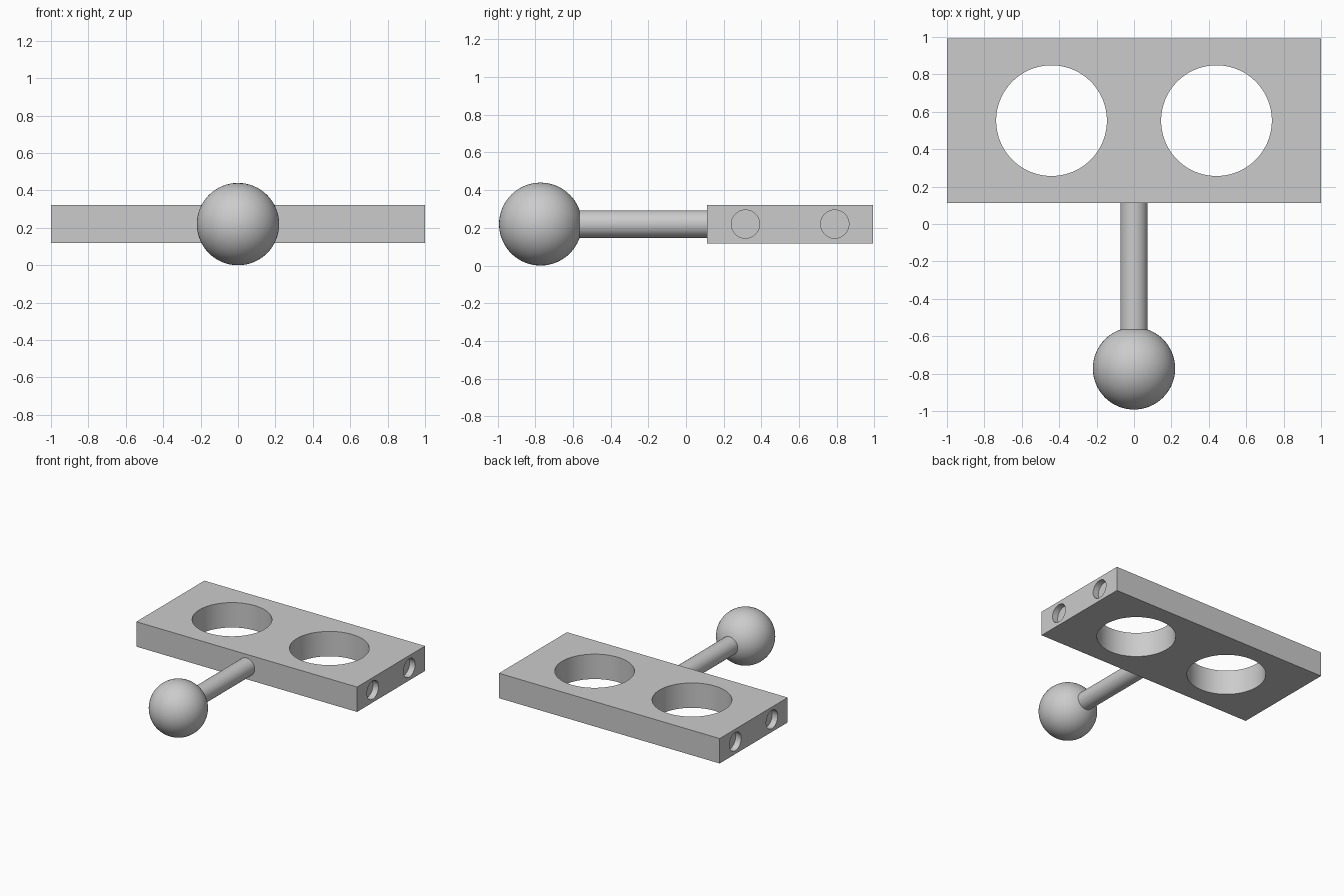
import bpy
from math import radians

cube = bpy.data.objects.get("Cube")
if cube:
    bpy.data.objects.remove(cube, do_unlink=True)

MID_Z = 0.22
PLATE_Y = 0.5525
PLATE_DEPTH = 0.88
PLATE_HEIGHT = 0.204
BALL_Y = -0.772
BALL_R = 0.22

grey = bpy.data.materials.new("plain grey")
grey.use_nodes = True
colour = (0.6, 0.6, 0.6, 1)
grey.diffuse_color = colour
grey.node_tree.nodes["Principled BSDF"].inputs["Base Color"].default_value = colour


def finish(name):
    obj = bpy.context.object
    obj.name = name
    obj.data.materials.append(grey)
    return obj


def smooth(obj):
    bpy.ops.object.select_all(action='DESELECT')
    obj.select_set(True)
    bpy.context.view_layer.objects.active = obj
    bpy.ops.object.shade_smooth_by_angle(angle=radians(30))


def cylinder(name, radius, depth, location, rotation=(0, 0, 0), sides=96):
    bpy.ops.mesh.primitive_cylinder_add(vertices=sides, radius=radius, depth=depth,
                                        location=location, rotation=rotation)
    return finish(name)


def cut(target, cutter):
    mod = target.modifiers.new("cut", 'BOOLEAN')
    mod.operation = 'DIFFERENCE'
    mod.solver = 'EXACT'
    mod.object = cutter
    bpy.context.view_layer.objects.active = target
    bpy.ops.object.modifier_apply(modifier=mod.name)
    bpy.data.objects.remove(cutter, do_unlink=True)


# Flat rectangular plate
bpy.ops.mesh.primitive_cube_add(size=1, location=(0, PLATE_Y, MID_Z))
plate = finish("plate")
plate.scale = (2, PLATE_DEPTH, PLATE_HEIGHT)
bpy.ops.object.transform_apply(location=False, rotation=False, scale=True)

for side in (-1, 1):
    # Large round through hole
    cut(plate, cylinder("hole_cutter", 0.296, 1, (side * 0.441, PLATE_Y, MID_Z)))
    # Two shallow round recesses in the end face
    for offset in (-0.237, 0.237):
        cut(plate, cylinder("recess_cutter", 0.075, 0.1,
                            (side, PLATE_Y + offset, MID_Z),
                            (0, radians(90), 0), 48))
smooth(plate)

# Rod from the plate into the ball
plate_front = PLATE_Y - PLATE_DEPTH / 2
rod_end = BALL_Y + 0.15
rod = cylinder("rod", 0.073, plate_front - rod_end,
               (0, (plate_front + rod_end) / 2, MID_Z), (radians(90), 0, 0), 48)
smooth(rod)

# Ball at the front end
bpy.ops.mesh.primitive_uv_sphere_add(segments=64, ring_count=32, radius=BALL_R,
                                     location=(0, BALL_Y, MID_Z))
smooth(finish("ball"))
